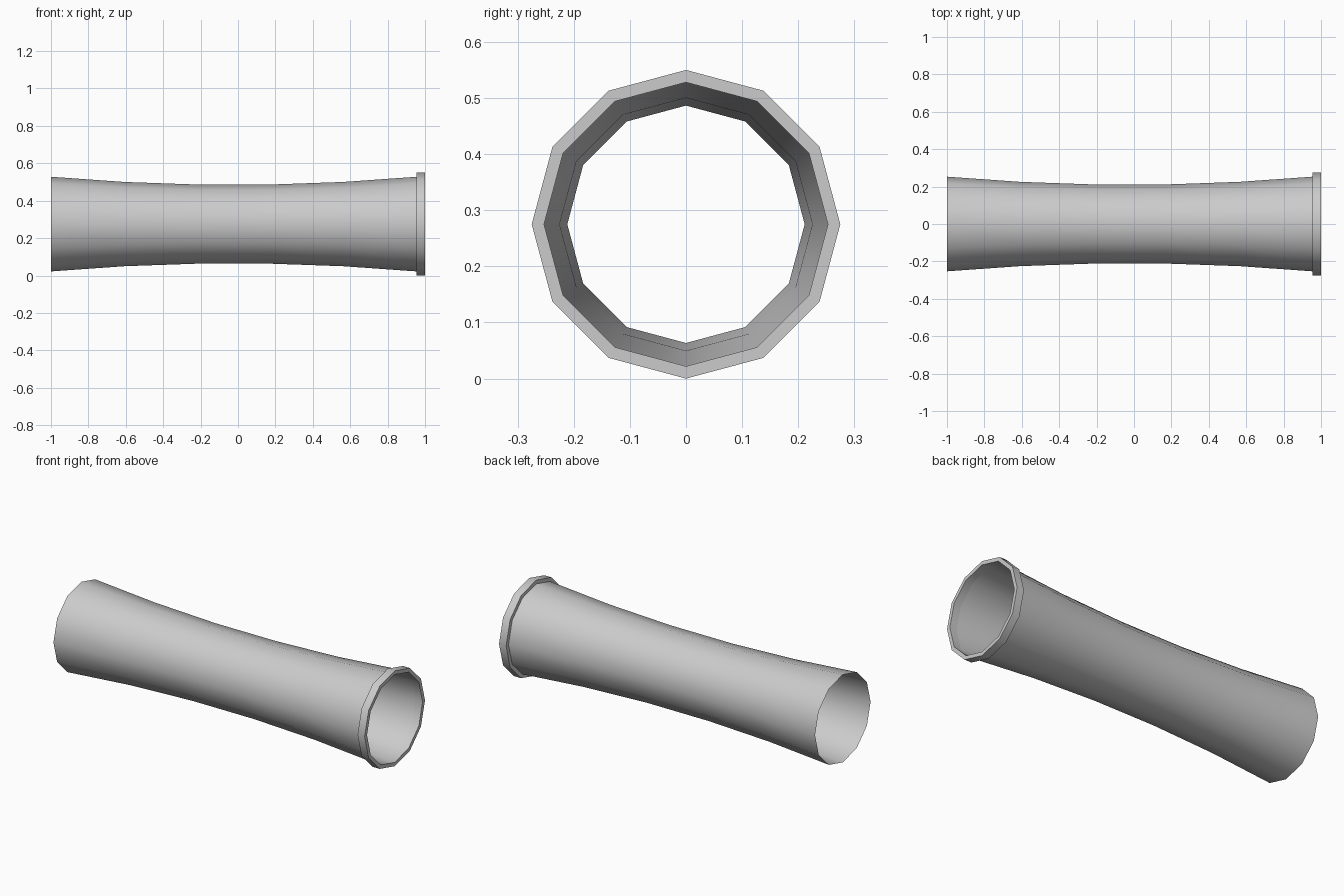
import bpy, bmesh
from math import cos, sin, pi

if "Cube" in bpy.data.objects:
    bpy.data.objects.remove(bpy.data.objects["Cube"])

SIDES = 12
AXIS_Z = 0.275


def lathe(name, profile, closed=False, angle=0.6):
    """Spin (x, radius) points around the horizontal axis."""
    bm = bmesh.new()
    rings = [[bm.verts.new((x, r * cos(2 * pi * i / SIDES), AXIS_Z + r * sin(2 * pi * i / SIDES)))
              for i in range(SIDES)] for x, r in profile]
    pairs = list(zip(rings, rings[1:] + rings[:1]))
    for a, b in pairs if closed else pairs[:-1]:
        for i in range(SIDES):
            j = (i + 1) % SIDES
            bm.faces.new((a[i], a[j], b[j], b[i]))
    bmesh.ops.recalc_face_normals(bm, faces=bm.faces)
    mesh = bpy.data.meshes.new(name)
    bm.to_mesh(mesh)
    bm.free()
    obj = bpy.data.objects.new(name, mesh)
    bpy.context.collection.objects.link(obj)
    bpy.context.view_layer.objects.active = obj
    obj.select_set(True)
    bpy.ops.object.shade_smooth_by_angle(angle=angle)
    obj.select_set(False)
    return obj


# Thin open tube with a narrowed waist
START, END, STEPS = -1.0, 0.955, 5
waist = []
for k in range(STEPS + 1):
    u = 2 * k / STEPS - 1
    waist.append((START + (END - START) * k / STEPS, 0.2098 + 0.0432 * u * u))
lathe("tube", waist)

# Collar around the open right end
lathe("end_collar", [(0.955, 0.253), (0.955, 0.275), (1.0, 0.275), (1.0, 0.253)], closed=True)
